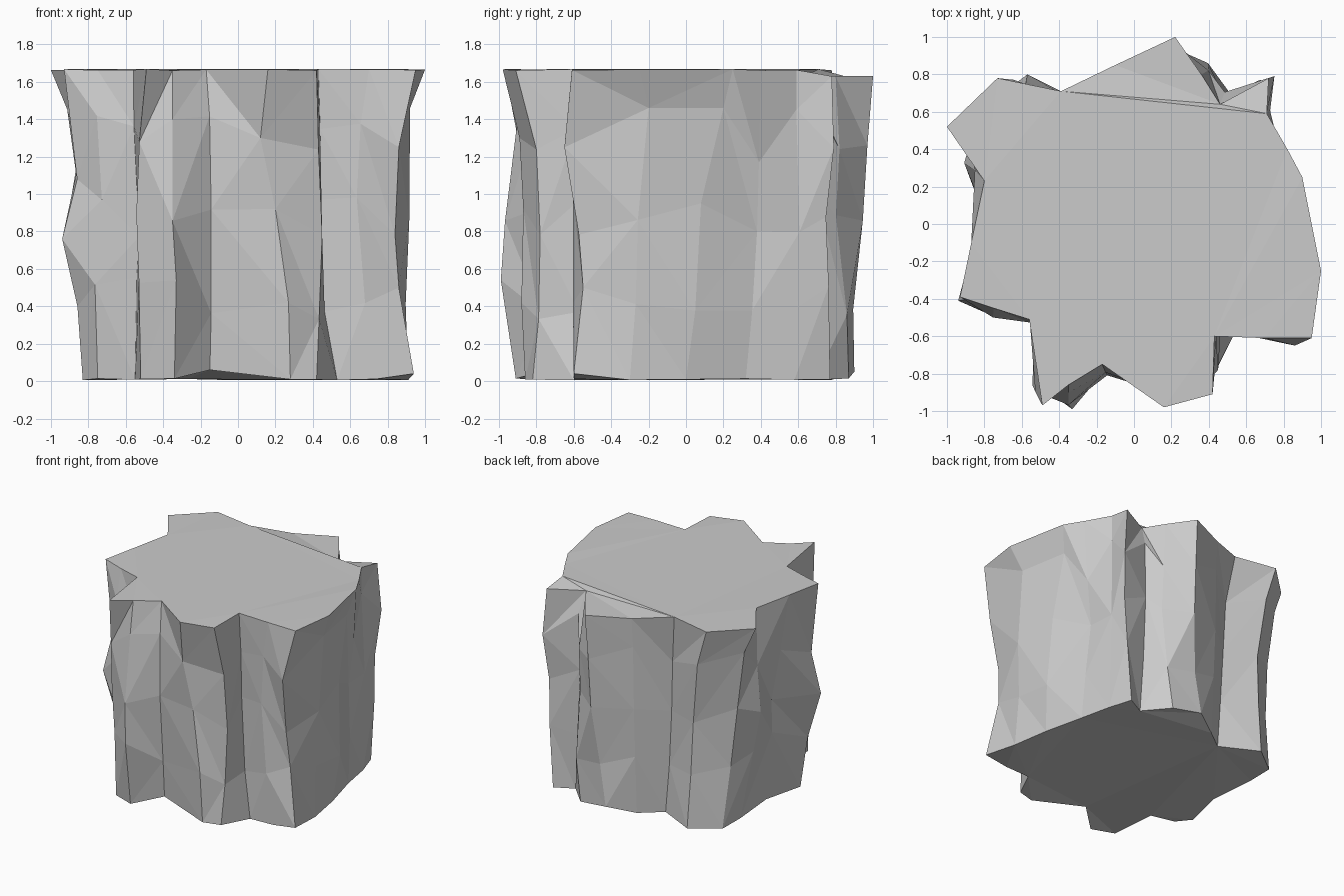
import bpy, bmesh, random
from mathutils import Vector

if "Cube" in bpy.data.objects:
    bpy.data.objects.remove(bpy.data.objects["Cube"])

random.seed(4)

# Plan outlines of the rock, counter-clockwise from the front right corner
top = [(.95, -.61), (1, -.25), (.9, .25), (.82, .4), (.71, .59), (.72, .78), (.46, .64),
       (.36, .8), (.22, 1), (-.1, .85), (-.39, .71), (-.73, .78), (-1, .52), (-.8, .23),
       (-.87, -.1), (-.93, -.39), (-.75, -.45), (-.56, -.51), (-.49, -.97), (-.35, -.86),
       (-.17, -.75), (.16, -.98), (.42, -.91), (.43, -.6), (.7, -.61)]
middle = [(.85, -.58), (.89, -.25), (.87, .08), (.77, .38), (.72, .6), (.74, .77), (.48, .71),
          (.41, .82), (.2, .93), (-.1, .8), (-.33, .66), (-.6, .76), (-.86, .55), (-.89, .32),
          (-.8, 0), (-.92, -.41), (-.74, -.51), (-.54, -.52), (-.53, -.84), (-.34, -.94),
          (-.14, -.79), (.13, -.9), (.45, -.78), (.44, -.58), (.62, -.59)]
bottom = [(.93, -.59), (.91, -.3), (.86, 0), (.78, .32), (.73, .58), (.67, .77), (.52, .69),
          (.35, .87), (.1, .9), (-.1, .78), (-.27, .65), (-.57, .8), (-.78, .64), (-.79, .42),
          (-.75, .03), (-.83, -.3), (-.75, -.42), (-.55, -.46), (-.52, -.84), (-.34, -.91),
          (-.15, -.74), (.28, -.86), (.42, -.82), (.53, -.6), (.74, -.6)]


def blend(a, b, t):
    return [Vector(p).lerp(Vector(q), t) for p, q in zip(a, b)]


def add_ring(bm, outline, z, chip, wobble):
    """Ring of corners, chipped in and out and shifted up and down."""
    ring = []
    for p in outline:
        p = Vector(p) * (1 + random.uniform(-chip, chip))
        ring.append(bm.verts.new((p.x, p.y, z + random.uniform(-wobble, wobble))))
    return ring


bm = bmesh.new()
rings = [add_ring(bm, bottom, .01, 0, .005),
         add_ring(bm, blend(bottom, middle, .6), .45, .03, .12),
         add_ring(bm, middle, .88, .03, .12),
         add_ring(bm, blend(middle, top, .3), 1.35, .025, .12),
         add_ring(bm, top, 1.665, 0, .004)]

# Prominent chips: corners pulled to set places, keyed by (ring, corner)
chips = {(1, 0): (.86, -.55, .5), (3, 0): (.86, -.65, 1.25),      # front right corner
         (3, 1): (.92, -.2, 1.46), (3, 2): (.85, .2, 1.46),       # overhang on the right
         (3, 3): (.78, .39, 1.17), (2, 3): (.74, .38, .8),        # hollow on the right
         (2, 2): (.86, .08, .95),
         (1, 19): (-.33, -.99, .54), (3, 19): (-.35, -.9, 1.4),   # front left ridge
         (1, 21): (.27, -.88, .42), (2, 21): (.2, -.87, .92),     # front right ridge
         (3, 21): (.12, -.89, 1.3),
         (2, 15): (-.94, -.41, .76), (3, 15): (-.86, -.4, 1.08),  # left corner
         (0, 0): (.94, -.6, .04), (0, 8): (.1, .9, .05), (0, 20): (-.15, -.74, .06)}
for (r, i), co in chips.items():
    rings[r][i].co = co

# Back part of the top sits a little lower, behind a crack
for i in range(5, 10):
    rings[-1][i].co.z = 1.63

# Side walls, split along random diagonals into facets
n = len(top)
for lo, hi in zip(rings, rings[1:]):
    for i in range(n):
        a, b, c, d = lo[i], lo[(i + 1) % n], hi[(i + 1) % n], hi[i]
        tris = [(a, b, c), (a, c, d)] if random.random() < .5 else [(a, b, d), (b, c, d)]
        for t in tris:
            bm.faces.new(t)

# Base, main top and lower back top
rim = rings[-1]
caps = [bm.faces.new(rings[0][::-1]), bm.faces.new(rim[10:] + rim[:5]),
        bm.faces.new(rim[4:11])]
bm.normal_update()
bmesh.ops.triangulate(bm, faces=caps)
bmesh.ops.recalc_face_normals(bm, faces=bm.faces)

mesh = bpy.data.meshes.new("rock_pillar")
bm.to_mesh(mesh)
bm.free()
bpy.context.collection.objects.link(bpy.data.objects.new("rock_pillar", mesh))
